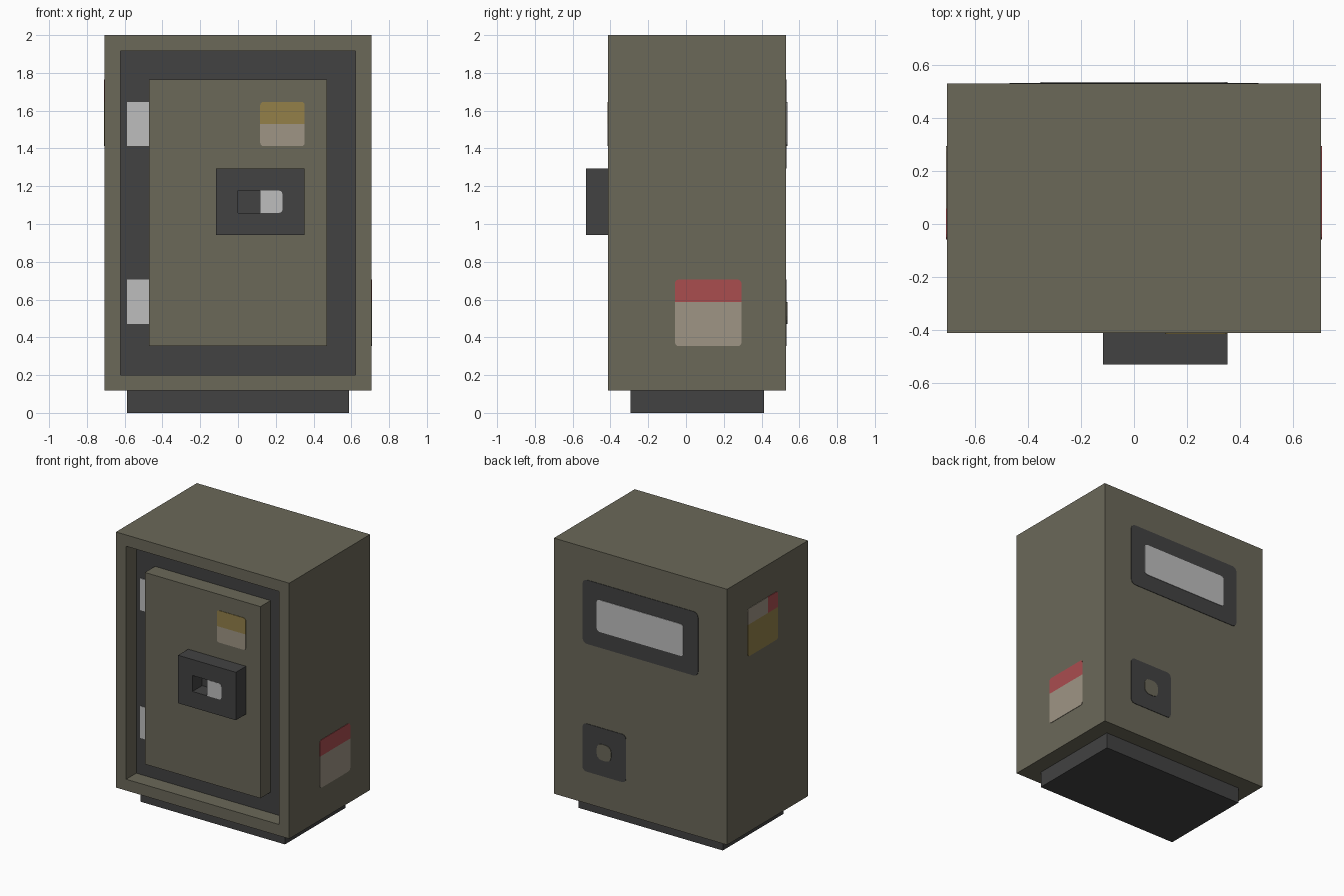
import bpy, bmesh
from math import sin, cos, pi
from mathutils import Vector

if "Cube" in bpy.data.objects:
    bpy.data.objects.remove(bpy.data.objects["Cube"])

U = 2 / 17  # design module: the safe is 17 modules tall


def material(name, rgb):
    lin = [((c / 255 + 0.055) / 1.055) ** 2.4 for c in rgb]
    m = bpy.data.materials.new(name)
    m.use_nodes = True
    m.diffuse_color = (*lin, 1)
    m.node_tree.nodes["Principled BSDF"].inputs["Base Color"].default_value = (*lin, 1)
    return m


OLIVE = material("olive paint", (107, 104, 89))
DARK = material("dark metal", (66, 66, 66))
LIGHT = material("light metal", (190, 190, 190))
GOLD = material("gold label", (147, 128, 73))
BEIGE = material("beige paper", (159, 149, 133))
RED = material("red label", (170, 77, 79))


def finish(name, bm, *mats):
    bmesh.ops.recalc_face_normals(bm, faces=bm.faces)
    bmesh.ops.scale(bm, vec=(U, U, U), verts=bm.verts)
    mesh = bpy.data.meshes.new(name)
    bm.to_mesh(mesh)
    bm.free()
    ob = bpy.data.objects.new(name, mesh)
    bpy.context.collection.objects.link(ob)
    for m in mats:
        mesh.materials.append(m)
    return ob


def box_bm(x, y, z):
    bm = bmesh.new()
    bmesh.ops.create_cube(bm, size=1)
    for v in bm.verts:
        v.co = [r[0] if c < 0 else r[1] for c, r in zip(v.co, (x, y, z))]
    return bm


def box(name, x, y, z, mat):
    return finish(name, box_bm(x, y, z), mat)


# Wall planes: normal axis, outward sign, position in modules
WALLS = {"front": (1, -1, -3.5), "back": (1, 1, 4.5), "right": (0, 1, 6),
         "left": (0, -1, -6), "recess": (1, -1, -2.5), "lock": (1, -1, -4.5)}


def plate(name, wall, u, v, mat, radius=0.0, rounded="bl br tr tl", lift=0.03):
    """Thin plate on a wall; the listed corners are rounded."""
    axis, sign, pos = WALLS[wall]
    outline = []
    for i, corner in enumerate(("bl", "br", "tr", "tl")):
        right, top = corner[1] == "r", corner[0] == "t"
        p = Vector((u[right], v[top]))
        if radius and corner in rounded:
            centre = p + Vector((-radius if right else radius, -radius if top else radius))
            for k in range(4):
                a = pi + (i + k / 3) * pi / 2
                outline.append(centre + radius * Vector((cos(a), sin(a))))
        else:
            outline.append(p)
    bm = bmesh.new()
    rings = []
    for d in (pos, pos + sign * lift):
        rings.append([bm.verts.new((p.x, d, p.y) if axis else (d, p.x, p.y)) for p in outline])
    for ring in rings:
        bm.faces.new(ring)
    n = len(outline)
    for i in range(n):
        j = (i + 1) % n
        bm.faces.new((rings[0][i], rings[0][j], rings[1][j], rings[1][i]))
    return finish(name, bm, mat)


# Cabinet with a recessed doorway, dark at its back
bm = box_bm((-6, 6), (-3.5, 4.5), (1, 17))
bm.normal_update()
front = min(bm.faces, key=lambda f: f.calc_center_median().y)
bmesh.ops.inset_individual(bm, faces=[front], thickness=1)
inner = bmesh.ops.extrude_discrete_faces(bm, faces=[front])["faces"][0]
bmesh.ops.translate(bm, vec=(0, 1, 0), verts=inner.verts)
inner.material_index = 1
finish("cabinet", bm, OLIVE, DARK)

# Plinth, door and hinges
box("plinth", (-5, 5), (-2.5, 3.5), (0, 1), DARK)
box("door", (-4, 4), (-3.5, -2.5), (3, 15), OLIVE)
for name, z in (("lower_hinge", 4), ("upper_hinge", 12)):
    plate(name, "recess", (-5, -4), (z, z + 2), LIGHT)

# Lock housing with a square finger slot and a bright latch
lock = box("lock_housing", (-1, 3), (-4.5, -3.5), (8, 11), DARK)
cutter = box("slot_cutter", (0, 1), (-5, -3.54), (9, 10), DARK)
cutter.hide_render = True
mod = lock.modifiers.new("slot", "BOOLEAN")
mod.operation = "DIFFERENCE"
mod.solver = "EXACT"
mod.object = cutter
bpy.context.view_layer.objects.active = lock
bpy.ops.object.modifier_apply(modifier=mod.name)
bpy.data.objects.remove(cutter)
plate("latch", "lock", (1, 2), (9, 10), LIGHT, 0.15, "br tr", 0.01)

# Door label
plate("door_label_top", "front", (1, 3), (13, 14), GOLD, 0.15, "tl tr")
plate("door_label_bottom", "front", (1, 3), (12, 13), BEIGE, 0.15, "bl br")

# Label low on the +x wall
plate("side_label_top", "right", (-0.5, 2.5), (5, 6), RED, 0.18, "tl tr")
plate("side_label_bottom", "right", (-0.5, 2.5), (3, 5), BEIGE, 0.18, "bl br")

# Three-part label high on the -x wall
plate("high_label_bottom", "left", (-0.5, 2.5), (12, 14), GOLD, 0.18, "bl br")
plate("high_label_paper", "left", (0.5, 2.5), (14, 15), BEIGE, 0.18, "tr")
plate("high_label_mark", "left", (-0.5, 0.5), (14, 15), RED, 0.18, "tl")

# Rear panels
plate("rear_panel", "back", (-4, 4), (11, 15), DARK, 0.3)
plate("rear_nameplate", "back", (-3, 3), (12, 14), LIGHT, 0.2, lift=0.06)
plate("rear_socket", "back", (1, 4), (3, 6), DARK, 0.25)
plate("rear_socket_button", "back", (2, 3), (4, 5), OLIVE, 0.35, lift=0.06)
